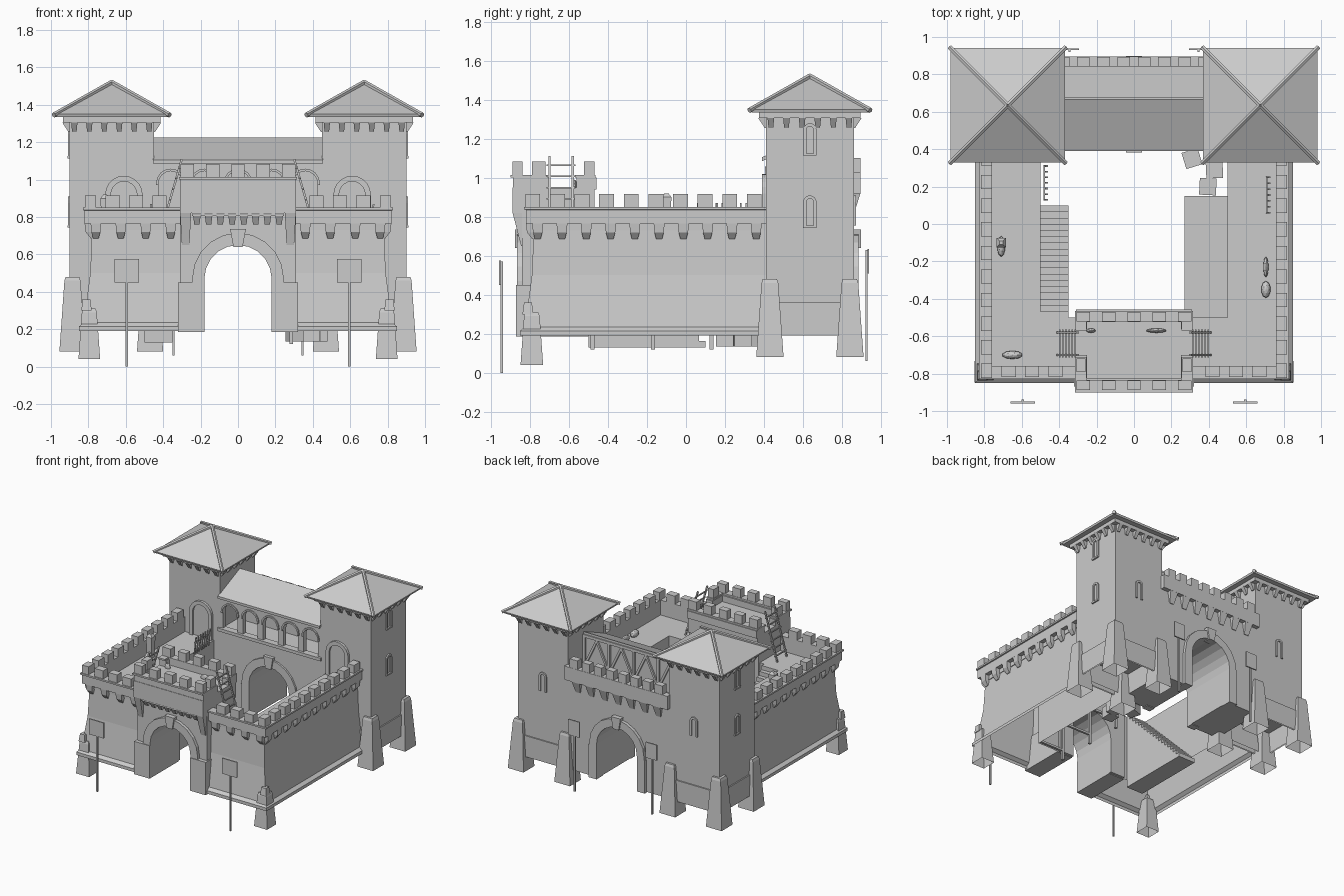
import bpy, bmesh, math
from mathutils import Vector, Matrix

if "Cube" in bpy.data.objects:
    bpy.data.objects.remove(bpy.data.objects["Cube"])

parts = {}

def P(name):
    if name not in parts:
        parts[name] = bmesh.new()
    return parts[name]

def loft(name, loops, bottom=True, top=True):
    bm = P(name)
    vs = [[bm.verts.new(p) for p in l] for l in loops]
    n = len(vs[0])
    faces = []
    for a, b in zip(vs, vs[1:]):
        for i in range(n):
            j = (i + 1) % n
            faces.append(bm.faces.new((a[i], a[j], b[j], b[i])))
    if bottom:
        faces.append(bm.faces.new(vs[0][::-1]))
    if top:
        faces.append(bm.faces.new(vs[-1]))
    bmesh.ops.recalc_face_normals(bm, faces=faces)

def rect(x0, x1, y0, y1, z):
    x0, x1 = sorted((x0, x1)); y0, y1 = sorted((y0, y1))
    return [(x0, y0, z), (x1, y0, z), (x1, y1, z), (x0, y1, z)]

def box(name, x0, x1, y0, y1, z0, z1, bottom=True):
    loft(name, [rect(x0, x1, y0, y1, z0), rect(x0, x1, y0, y1, z1)], bottom)

def sq(x, y, r, z):
    return rect(x - r, x + r, y - r, y + r, z)

def prism(name, pts, a, b, axis='y', bottom=True):
    f = (lambda u, z, d: (u, d, z)) if axis == 'y' else (lambda u, z, d: (d, u, z))
    loft(name, [[f(u, z, a) for u, z in pts], [f(u, z, b) for u, z in pts]])

def arc(cx, cz, r, n):
    return [(cx - r * math.cos(math.pi * i / n), cz + r * math.sin(math.pi * i / n)) for i in range(n + 1)]

def arch_band(name, c, z0, zs, ri, ro, a, b, axis='y', n=10):
    outer = [(c - ro, z0)] + arc(c, zs, ro, n) + [(c + ro, z0)]
    inner = [(c - ri, z0)] + arc(c, zs, ri, n) + [(c + ri, z0)]
    prism(name, outer + inner[::-1], a, b, axis)

def bar(name, p, q, r, n=4):
    p, q = Vector(p), Vector(q)
    m = (q - p).to_track_quat('Z', 'Y').to_matrix()
    ring = [m @ Vector((r * math.cos(2 * math.pi * (i + .5) / n), r * math.sin(2 * math.pi * (i + .5) / n), 0)) for i in range(n)]
    loft(name, [[p + v for v in ring], [q + v for v in ring]])

def span(a, b, n):
    return [a + (b - a) * i / (n - 1) for i in range(n)]

def buttress(x, y, z0, z1, rb, rt):
    loft("buttress", [sq(x, y, rb, z0), sq(x, y, rt, z1 - .02), sq(x, y, rt * .85, z1)], bottom=False)

for s in (-1, 1):
    # curtain wall: L-shaped plan, battered outside, walkway on top
    def plan(o, ix, ye, z, iy):
        return [(s * .3, -o, z), (s * o, -o, z), (s * o, ye, z), (s * ix, ye, z), (s * ix, -iy, z), (s * .3, -iy, z)]
    loft("curtain_wall", [plan(o, .5, .45, z, .5) for o, z in
         ((.85, .19), (.85, .215), (.825, .235), (.79, .5), (.78, .73))], bottom=False)
    loft("wall_parapet", [plan(o, .76, .42, z, .76) for o, z in
         ((.785, .73), (.785, .765), (.82, .765), (.82, .835), (.83, .837), (.83, .85))])
    # wall merlons and corbels
    for y in span(-.785, .35, 10):
        box("wall_merlon", s * .76, s * .818, y - .038, y + .038, .85, .915)
    for x in span(.42, .67, 3):
        box("wall_merlon", s * (x - .038), s * (x + .038), -.818, -.76, .85, .915)
    for y in span(-.76, .36, 10):
        loft("wall_corbel", [rect(s * .76, s * .787, y - .015, y + .015, .685),
                             rect(s * .76, s * .815, y - .024, y + .024, .72),
                             rect(s * .76, s * .82, y - .028, y + .028, .766)])
    for x in span(.36, .76, 4):
        loft("wall_corbel", [rect(s * (x - .015), s * (x + .015), -.787, -.76, .685),
                             rect(s * (x - .024), s * (x + .024), -.815, -.76, .72),
                             rect(s * (x - .028), s * (x + .028), -.82, -.76, .766)])
    # front corner buttress
    buttress(s * .795, -.79, .04, .31, .058, .04)
    loft("buttress", [sq(s * .81, -.81, .028, .3), sq(s * .81, -.81, .02, .36)])

    # tower
    cx, cy = s * .675, .635
    box("tower", s * .45, s * .9, .41, .86, .19, 1.33, bottom=False)
    box("tower_plinth", s * .44, s * .91, .40, .87, .19, .36, bottom=False)
    for bx in (.47, .885):
        for by in (.43, .84):
            buttress(s * bx, by, .08, .48, .07, .043)
    box("tower_cornice", cx - .26, cx + .26, cy - .26, cy + .26, 1.305, 1.335)
    for d in span(-.2, .2, 6):
        for k in (-1, 1):
            e = k * .22
            loft("tower_bracket", [rect(cx + d - .012, cx + d + .012, cy + e, cy + k * .232, 1.255),
                                   rect(cx + d - .017, cx + d + .017, cy + e, cy + k * .265, 1.306)])
            loft("tower_bracket", [rect(cx + e, cx + k * .232, cy + d - .012, cy + d + .012, 1.255),
                                   rect(cx + e, cx + k * .265, cy + d - .017, cy + d + .017, 1.306)])
    # hipped tower roof with ridge tiles
    loft("tower_roof", [sq(cx, cy, .30, 1.335), sq(cx, cy, .305, 1.35), sq(cx, cy, .004, 1.515)])
    for a in (-1, 1):
        for b in (-1, 1):
            bar("roof_ridge", (cx + a * .31, cy + b * .31, 1.345), (cx, cy, 1.52), .014, 6)
    # tower windows and doors
    for zb in (.755, 1.125):
        arch_band("window_frame", .635, zb, zb + .12, .018, .034, s * .89, s * .91, 'x', 8)
        box("window_frame", s * .89, s * .912, .6, .67, zb - .012, zb)
    arch_band("window_frame", cx, .755, .875, .018, .034, .85, .87, 'y', 8)
    arch_band("door_frame", s * .61, .73, .92, .07, .1, .39, .42)
    prism("tower_door", [(s * .61 - .07, .73)] + arc(s * .61, .92, .07, 10) + [(s * .61 + .07, .73)], .405, .415)

    # gatehouse ladders
    lean = lambda t: (s * (.41 - .11 * t), .73 + .38 * t)
    for y in (-.70, -.58):
        (xa, za), (xb, zb) = lean(0), lean(1)
        bar("ladder", (xa, y, za), (xb, y, zb), .008)
    for t in span(.12, .88, 6):
        x, z = lean(t)
        bar("ladder", (x, -.715, z), (x, -.565, z), .006)

    # signposts front and back
    for x, y, z, w in ((s * .595, -.945, 0, .066), (s * .345, .925, .06, .05)):
        k = -1 if y < 0 else 1
        bar("signpost", (x, y, z), (x, y, z + .57), .009)
        box("sign_board", x - w, x + w, y + k * .004, y + k * .014, z + .45, z + .575)

# gatehouse body with arched passage, and back range
def passage(name, w, y0, y1, top):
    prism(name, [(-w, .19), (-w, top), (w, top), (w, .19), (.18, .19)] +
          arc(0, .47, .18, 10)[::-1] + [(-.18, .19)], y0, y1)
passage("gatehouse", .31, -.84, -.48, .83)
passage("back_range", .46, .41, .86, .83)

# arch surrounds
for ya, yb in ((-.865, -.83), (.85, .885), (.395, .42)):
    arch_band("gate_arch", 0, .45, .47, .18, .245, ya, yb)
    e = .012
    prism("keystone", [(-.025, .64), (.025, .64), (.042, .735), (-.042, .735)], ya - e, yb + e)
for s in (-1, 1):
    box("gate_pilaster", s * .18, s * .32, -.87, -.5, .185, .45)
    box("gate_pilaster", s * .18, s * .25, .8, .885, .185, .45)
    box("gate_pilaster", s * .18, s * .25, .395, .45, .185, .45)
    loft("gate_bracket", [rect(s * .26, s * .3, -.845, -.8, .65), rect(s * .25, s * .31, -.89, -.8, .825)])

# gatehouse fighting platform
box("gate_platform", -.31, .31, -.89, -.47, .82, .95)
for r in ((-.315, .315, -.9, -.835), (-.315, .315, -.525, -.465), (-.315, -.255, -.9, -.71),
          (.255, .315, -.9, -.71), (-.315, -.255, -.57, -.465), (.255, .315, -.57, -.465)):
    box("gate_parapet", *[v * .985 for v in r], .94, 1.0)
    box("gate_parapet", *r, 1.0, 1.013)
for x in span(-.272, .272, 5):
    box("gate_merlon", x - .036, x + .036, -.888, -.838, 1.01, 1.083)
    box("gate_merlon", x - .036, x + .036, -.522, -.47, 1.01, 1.083)
for s in (-1, 1):
    box("gate_merlon", s * .258, s * .308, -.79, -.72, 1.01, 1.083)
for x in span(-.22, .22, 8):
    loft("gate_corbel", [rect(x - .014, x + .014, -.855, -.83, .76), rect(x - .022, x + .022, -.89, -.83, .822)])
box("gate_corbel", -.245, .245, -.885, -.83, .805, .822)

# loggia with five arches under a lean-to roof
pts = [(-.46, .83), (-.46, 1.1), (.46, 1.1), (.46, .83)]
for c in span(.36, -.36, 5):
    pts += [(c + .065, .83)] + arc(c, .98, .065, 8)[::-1] + [(c - .065, .83)]
prism("loggia_arcade", pts, .415, .45)
for c in span(-.36, .36, 5):
    arch_band("loggia_moulding", c, .97, .98, .065, .078, .405, .42, n=8)
box("loggia_sill", -.46, .46, .395, .45, .82, .845)
box("loggia_back_wall", -.46, .46, .64, .66, .83, 1.205)
prism("loggia_roof", [(.39, 1.085), (.39, 1.105), (.668, 1.225), (.668, 1.2)], -.455, .455, 'x')
# timber framing on the back of the loggia
for x in span(-.44, .44, 5):
    bar("timber_frame", (x, .665, .93), (x, .665, 1.2), .015)
    if x < .4:
        m = x + .11
        bar("timber_frame", (x, .665, .95), (m, .665, 1.18), .012)
        bar("timber_frame", (x + .22, .665, .95), (m, .665, 1.18), .012)
bar("timber_frame", (-.45, .665, 1.195), (.45, .665, 1.195), .016)

# back wall walk and parapet
box("back_walk", -.46, .46, .65, .86, .82, .93)
box("back_parapet", -.46, .46, .842, .895, .92, 1.03)
for x in span(-.38, .38, 8):
    box("back_merlon", x - .034, x + .034, .842, .893, 1.03, 1.1)
for x in span(-.36, .36, 7):
    loft("back_corbel", [rect(x - .02, x + .02, .84, .865, .83), rect(x - .035, x + .035, .84, .895, .922)])

# courtyard stair, rising toward the front
n = 18
steps = [(.1, .13)]
for i in range(n):
    y, z = .1 - .6 * i / n, .13 + .6 * (i + 1) / n
    steps += [(y, z), (y - .6 / n, z)]
steps += [(-.5, .13)]
prism("courtyard_stair", steps, -.5, -.35, 'x')

# courtyard lean-to shed
prism("shed_roof", [(.27, .5), (.27, .515), (.5, .625), (.5, .605)], -.5, .15)
for y in (-.48, -.17, .13):
    bar("shed_post", (.285, y, .12), (.285, y, .51), .014)
    bar("shed_post", (.285, y, .2), (.5, y, .2), .012)
bar("shed_post", (.285, -.5, .49), (.285, .15, .49), .012)

# crates
for x, y, z, a in ((.31, .35, .18, .3), (.43, .29, .18, .05), (.395, .2, .18, -.05)):
    bmesh.ops.create_cube(P("crate"), size=.09, matrix=Matrix.Translation((x, y, z)) @ Matrix.Rotation(a, 4, 'Z'))

# weapon racks on the walls
for x, ya, yb in ((.71, .06, .25), (-.48, .13, .31)):
    for y in span(ya, yb, 7):
        bar("weapon_rack", (x, y, .73), (x + .015, y, .87), .006)
    for z in (.76, .82):
        bar("weapon_rack", (x, ya, z), (x, yb, z), .007)

# sacks and bundles lying about
for x, y, z, a, b in ((-.71, -.12, .75, .022, .055), (-.65, -.7, .75, .055, .022), (.705, -.35, .75, .025, .045),
                      (.705, -.23, .75, .014, .055), (.12, -.57, .96, .055, .012), (-.23, -.57, .96, .025, .012)):
    bmesh.ops.create_icosphere(P("sack"), subdivisions=2, radius=1, matrix=Matrix.Translation((x, y, z)) @ Matrix.Diagonal((a, b, .03, 1)))
# standing post figure on the left walkway
loft("sentry_dummy", [sq(-.71, -.1, .02, .73), sq(-.71, -.1, .025, .9), sq(-.71, -.1, .01, .92)])

for name, bm in parts.items():
    me = bpy.data.meshes.new(name)
    bm.to_mesh(me)
    bm.free()
    bpy.context.collection.objects.link(bpy.data.objects.new(name, me))
